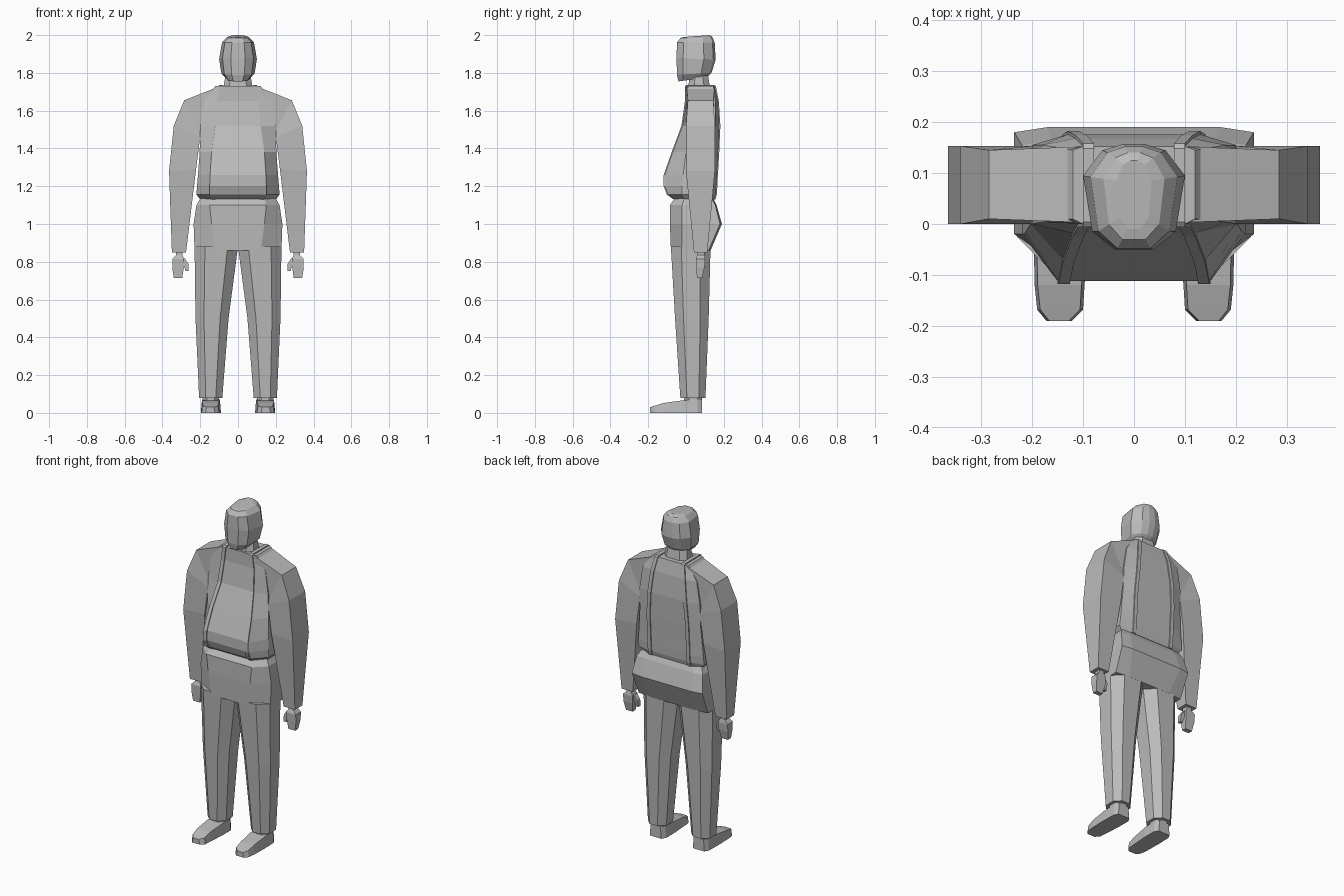
import bpy, bmesh

if "Cube" in bpy.data.objects:
    bpy.data.objects.remove(bpy.data.objects["Cube"])

mat = bpy.data.materials.new("plain grey")
mat.diffuse_color = (0.5, 0.5, 0.5, 1)
mat.use_nodes = True
mat.node_tree.nodes["Principled BSDF"].inputs["Base Color"].default_value = mat.diffuse_color


def loft(name, rings, mirror=False):
    """Skin a list of equal-length point rings, cap both ends."""
    bm = bmesh.new()
    loops = [[bm.verts.new(p) for p in r] for r in rings]
    n = len(loops[0])
    for a, b in zip(loops, loops[1:]):
        for i in range(n):
            j = (i + 1) % n
            bm.faces.new((a[i], a[j], b[j], b[i]))
    bm.faces.new(loops[0])
    bm.faces.new(loops[-1])
    bmesh.ops.recalc_face_normals(bm, faces=bm.faces)
    me = bpy.data.meshes.new(name)
    bm.to_mesh(me)
    bm.free()
    ob = bpy.data.objects.new(name, me)
    bpy.context.collection.objects.link(ob)
    me.materials.append(mat)
    if mirror:
        ob.modifiers.new("Mirror", 'MIRROR').use_mirror_merge = False
    return ob


def body_ring(z, fw, fy, sw, sf, sb, bw, by):
    """Symmetric eight-sided ring: front, two side and back corners."""
    half = [(fw, fy), (sw, sf), (sw, sb), (bw, by)]
    return [(x, y, z) for x, y in half] + [(-x, y, z) for x, y in half[::-1]]


def oct_ring(z, x0, x1, y0, y1, c):
    """Rectangle with chamfered corners."""
    return [(x0 + c, y0, z), (x1 - c, y0, z), (x1, y0 + c, z), (x1, y1 - c, z),
            (x1 - c, y1, z), (x0 + c, y1, z), (x0, y1 - c, z), (x0, y0 + c, z)]


def box_ring(z, x0, x1, y0, y1):
    return [(x0, y0, z), (x1, y0, z), (x1, y1, z), (x0, y1, z)]


def head_ring(zf, zb, w, y0, y1):
    """Ten-sided ring that tilts from front height to back height."""
    half = [(.38, 0), (.82, .17), (1, .7), (.62, .94), (.2, 1)]
    pts = [(x * w, y0 + t * (y1 - y0), zf + t * (zb - zf)) for x, t in half]
    return pts + [(-x, y, z) for x, y, z in pts[::-1]]


# Head and neck
loft("head", [head_ring(*r) for r in (
    (1.755, 1.775, .06, -.04, .11), (1.79, 1.80, .088, -.048, .135),
    (1.88, 1.87, .1, -.05, .157), (1.96, 1.96, .085, -.048, .152),
    (1.985, 1.99, .06, -.03, .14), (1.99, 2.0, .035, -.01, .125))])
loft("neck", [oct_ring(1.70, -.08, .08, .01, .13, .03),
              oct_ring(1.80, -.065, .065, .02, .115, .03)])

# Shirt with heavy belly
torso = [(1.13, .14, -.06, .2, 0, .13, .14, .15),
         (1.155, .15, -.095, .22, -.02, .14, .14, .157),
         (1.20, .15, -.112, .217, -.02, .145, .14, .16),
         (1.26, .148, -.112, .212, -.015, .145, .14, .163),
         (1.38, .14, -.07, .203, 0, .15, .14, .17),
         (1.52, .12, -.018, .2, 0, .155, .13, .176),
         (1.65, .11, 0, .18, .004, .155, .115, .168),
         (1.73, .1, 0, .12, .01, .145, .1, .152)]
loft("shirt", [body_ring(*r) for r in torso])

# Braces running up the front, over the shoulder and down the back
strap = []
for z, fw, fy, *_ in torso:
    x0, x1 = fw - .022, fw
    strap.append([(x0, fy - .006, z), (x1, fy - .006, z), (x1, fy + .01, z), (x0, fy + .01, z)])
for y in (.004, .148):
    strap.append([(.078, y, 1.737), (.1, y, 1.737), (.1, y, 1.72), (.078, y, 1.72)])
for z, fw, fy, sw, sf, sb, bw, by in torso[::-1]:
    x0, x1 = bw - .022, bw
    strap.append([(x0, by + .006, z), (x1, by + .006, z), (x1, by - .01, z), (x0, by - .01, z)])
loft("brace_strap", strap, mirror=True)

# Sleeves: outer x/z, inner x/z, front y, back y
sleeve = [(.1, 1.728, .1, 1.45, .003, .152), (.285, 1.655, .2, 1.49, .01, .145),
          (.34, 1.52, .2, 1.46, 0, .153), (.365, 1.28, .222, 1.29, 0, .153),
          (.35, .85, .275, .85, .042, .113)]
loft("sleeve", [[(ox, a, oz), (ox, b, oz), (ix, b, iz), (ix, a, iz)]
                for ox, oz, ix, iz, a, b in sleeve], mirror=True)

# Hands
loft("hand", [box_ring(*r) for r in (
    (.87, .295, .328, .06, .098), (.835, .295, .328, .06, .098),
    (.815, .285, .348, .052, .102), (.77, .287, .348, .054, .098),
    (.715, .295, .34, .058, .086))], mirror=True)
loft("thumb", [box_ring(*r) for r in (
    (.82, .283, .3, .062, .092), (.79, .263, .288, .06, .088),
    (.75, .262, .278, .06, .08))], mirror=True)

# Trousers: hips with wide seat, then tapering legs
loft("trouser_hips", [body_ring(*r) for r in (
    (1.135, .14, -.06, .2, -.01, .135, .14, .145),
    (1.10, .15, -.085, .22, -.02, .155, .16, .162),
    (1.0, .14, -.085, .235, -.02, .18, .17, .19),
    (.86, .12, -.08, .23, -.02, .12, .14, .13))])
loft("trouser_leg", [oct_ring(*r) for r in (
    (.88, 0, .23, -.08, .13, .055), (.5, .05, .225, -.058, .12, .045),
    (.08, .083, .206, -.03, .103, .035))], mirror=True)

# Shoes: y, inner x, outer x, top z
loft("ankle", [oct_ring(.05, .1, .188, -.01, .085, .025),
               oct_ring(.1, .1, .188, -.01, .085, .025)], mirror=True)
shoe = [(-.19, .122, .172, .03), (-.168, .1, .19, .037), (-.12, .097, .195, .052),
        (-.02, .09, .197, .066), (.06, .09, .195, .07), (.085, .105, .182, .07)]
loft("shoe", [[(x0, y, 0), (x1, y, 0), (x1 - .006, y, z), (x0 + .006, y, z)]
              for y, x0, x1, z in shoe], mirror=True)
